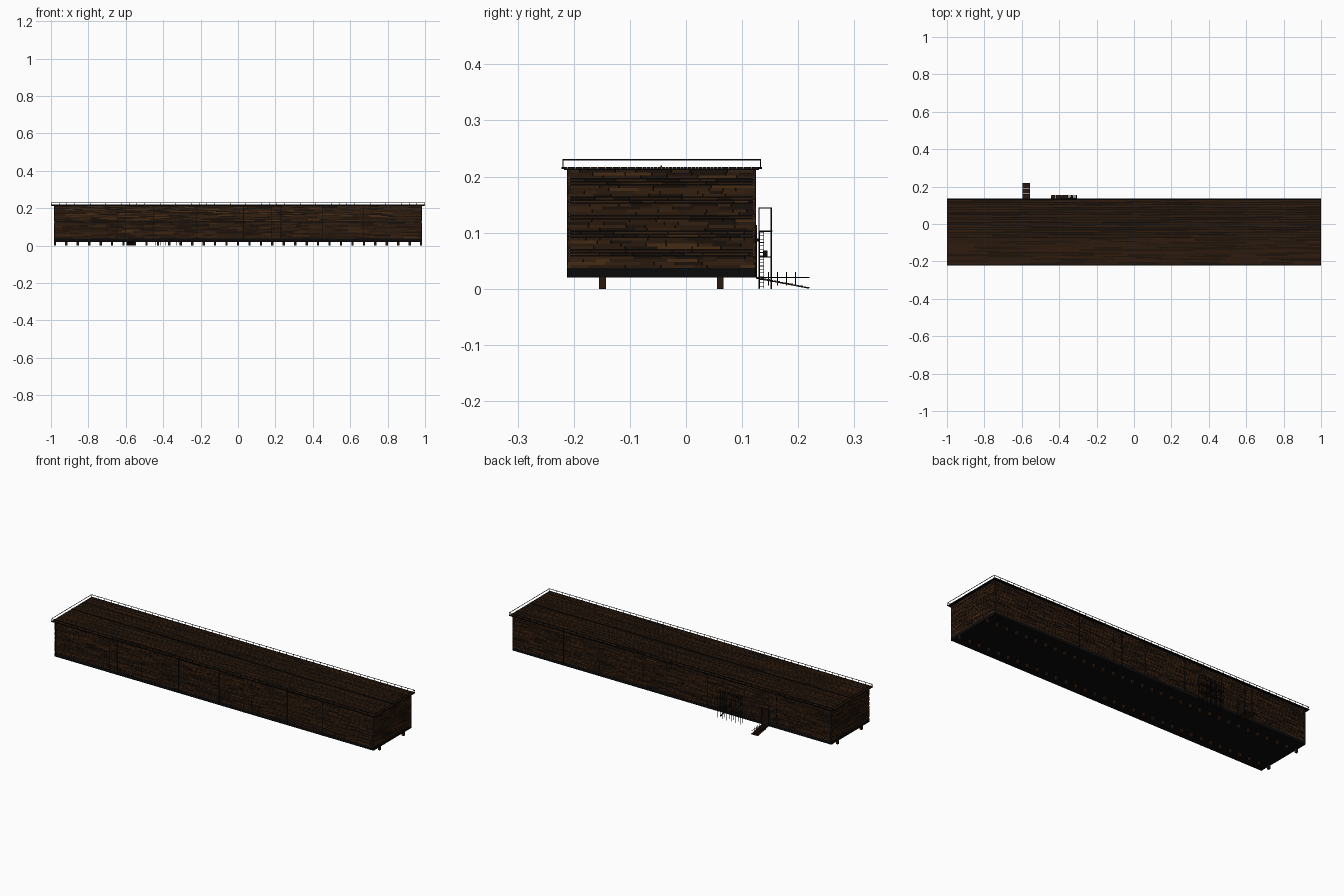
import bpy, bmesh, random
from mathutils import Vector, Matrix

if "Cube" in bpy.data.objects:
    bpy.data.objects.remove(bpy.data.objects["Cube"])

random.seed(4)


def mat(name, col):
    m = bpy.data.materials.new(name)
    m.diffuse_color = (*col, 1)
    m.use_nodes = True
    m.node_tree.nodes["Principled BSDF"].inputs["Base Color"].default_value = m.diffuse_color
    return m


BLACK = mat("black", (0.003, 0.003, 0.003))
WOOD = [mat("wood_dark", (0.010, 0.005, 0.003)), mat("wood_brown", (0.022, 0.009, 0.004)),
        mat("wood_mid", (0.034, 0.014, 0.005)), mat("wood_light", (0.060, 0.023, 0.007))]
ROOF = [mat("roof_dark", (0.012, 0.006, 0.003)), mat("roof_brown", (0.020, 0.009, 0.004)),
        mat("roof_warm", (0.028, 0.011, 0.004))]


class Part:
    """Collects boxes and bars into one named object."""

    def __init__(self, name, mats):
        self.name, self.mats, self.bm = name, mats, bmesh.new()

    def place(self, matrix, mi):
        vs = bmesh.ops.create_cube(self.bm, size=1, matrix=matrix)["verts"]
        for f in {f for v in vs for f in v.link_faces}:
            f.material_index = mi

    def box(self, x0, x1, y0, y1, z0, z1, mi=0):
        c = Matrix.Translation(((x0 + x1) / 2, (y0 + y1) / 2, (z0 + z1) / 2))
        self.place(c @ Matrix.Diagonal((x1 - x0, y1 - y0, z1 - z0, 1)), mi)

    def bar(self, a, b, w=0.002, mi=0):
        a, b = Vector(a), Vector(b)
        d = b - a
        r = d.to_track_quat('Z', 'Y').to_matrix().to_4x4()
        self.place(Matrix.Translation((a + b) / 2) @ r @ Matrix.Diagonal((w, w, d.length, 1)), mi)

    def done(self):
        me = bpy.data.meshes.new(self.name)
        self.bm.to_mesh(me)
        self.bm.free()
        for m in self.mats:
            me.materials.append(m)
        bpy.context.collection.objects.link(bpy.data.objects.new(self.name, me))


def runs(a, b, lo, hi):
    """Split a..b into random board lengths."""
    p = a
    while p < b - 1e-6:
        q = min(b, p + random.uniform(lo, hi))
        if b - q < lo * 0.5:
            q = b
        yield p, q
        p = q


X, Y0, Y1 = 0.985, -0.211, 0.124      # wall extents
ZB, ZW, ZR = 0.020, 0.037, 0.213      # floor, plinth top, wall top

# dark inner shell, floor and plinth
p = Part("inner_shell", [BLACK])
p.box(-X + 0.004, X - 0.004, Y0 + 0.004, Y1 - 0.004, ZB + 0.002, ZR)
p.done()
p = Part("plinth", [BLACK])
p.box(-X, X, Y0, Y1, ZB, ZW)
p.done()

# board-clad walls: rows of random-length planks
ROWS = 32
H = (ZR - ZW) / ROWS
front, back = Part("front_wall_boards", WOOD), Part("back_wall_boards", WOOD)
left, right = Part("left_wall_boards", WOOD), Part("right_wall_boards", WOOD)


def shade():
    return random.choices(range(4), (4, 5, 4, 1))[0], random.uniform(0, 0.0012)


for r in range(ROWS):
    z0, z1 = ZW + r * H, ZW + (r + 0.92) * H
    for w in (front, back):
        for a, b in runs(-X, X, 0.04, 0.10):
            m, o = shade()
            if w is front:
                w.box(a, b - 0.0006, Y0 + o, Y0 + 0.005, z0, z1, m)
            else:
                w.box(a, b - 0.0006, Y1 - 0.005, Y1 - o, z0, z1, m)
    for w in (left, right):
        for a, b in runs(Y0 + 0.001, Y1 - 0.001, 0.02, 0.07):
            m, o = shade()
            if w is left:
                w.box(-X + o, -X + 0.005, a, b - 0.0005, z0, z1, m)
            else:
                w.box(X - 0.005, X - o, a, b - 0.0005, z0, z1, m)
for w in (front, back, left, right):
    w.done()

# upright battens over the wall seams
p = Part("wall_battens", [BLACK])
for x in (-0.98, -0.645, -0.60, -0.45, -0.22, 0.03, 0.18, 0.23, 0.45, 0.67, 0.98):
    p.box(x - 0.002, x + 0.002, Y0 - 0.001, Y0 + 0.003, ZB, ZR)
    p.box(x - 0.002, x + 0.002, Y1 - 0.003, Y1 + 0.001, ZB, ZR)
p.done()

# stilts in two rows under the floor
p = Part("stilts", [WOOD[1]])
for i in range(33):
    x = -0.979 + i * 1.958 / 32
    for y in (-0.149, 0.061):
        p.box(x - 0.006, x + 0.006, y - 0.006, y + 0.006, 0, ZB + 0.003)
p.done()

# flat roof with long boards, edge trim and a centre seam
RY0, RY1 = -0.217, 0.130
p = Part("roof_slab", [BLACK])
p.box(-0.998, 0.998, RY0, RY1, 0.212, 0.2145)
p.done()
p = Part("roof_boards", ROOF)
N = 52
W = (RY1 - RY0) / N
for i in range(N):
    for a, b in runs(-0.998, 0.998, 0.10, 0.25):
        y = RY0 + i * W
        p.box(a, b - 0.0008, y, y + W * 0.9, 0.214, 0.2165 + random.uniform(0, 0.001),
              random.randrange(3))
p.done()
p = Part("roof_trim", [BLACK])
for y in (RY0 - 0.002, RY1 + 0.002):
    p.box(-1, 1, y - 0.003, y + 0.003, 0.2135, 0.2175)
p.box(-0.998, 0.998, -0.0455, -0.0425, 0.216, 0.220)
p.done()

# roof railing all round
p = Part("roof_railing", [BLACK])
c = [(-0.998, -0.2195), (0.998, -0.2195), (0.998, 0.1325), (-0.998, 0.1325)]
for i in range(4):
    (ax, ay), (bx, by) = c[i], c[(i + 1) % 4]
    p.bar((ax, ay, 0.2300), (bx, by, 0.2300), 0.002)
for i in range(49):
    x = -0.998 + i * 1.996 / 48
    for y in (-0.2195, 0.1325):
        p.bar((x, y, 0.215), (x, y, 0.230), 0.0018)
p.done()

# entrance ramp at the back, sloping to the ground
p = Part("ramp", [WOOD[1], BLACK])
RX0, RX1 = -0.597, -0.556
for i in range(16):
    t = i / 15
    y, z = 0.127 + t * 0.088, 0.0195 - t * 0.0175
    p.box(RX0, RX1, y, y + 0.0050, z - 0.001, z + 0.0012)
for x in (RX0 + 0.002, RX1 - 0.002):
    p.bar((x, 0.125, 0.019), (x, 0.219, 0.0012), 0.002, 1)
    p.bar((x, 0.125, 0.020), (x, 0.220, 0.020), 0.0015, 1)
    for y in (0.147, 0.163, 0.179, 0.195):
        p.bar((x, y, 0.006), (x, y, 0.030), 0.0018, 1)
p.done()

# back door with frame and handle
p = Part("back_door", [WOOD[0], BLACK])
p.box(-0.596, -0.557, Y1, Y1 + 0.002, ZB, 0.11)
for x in (-0.598, -0.555):
    p.bar((x, Y1 + 0.001, ZB), (x, Y1 + 0.001, 0.112), 0.003, 1)
p.bar((-0.600, Y1 + 0.001, 0.112), (-0.553, Y1 + 0.001, 0.112), 0.003, 1)
p.box(-0.563, -0.559, Y1 + 0.002, Y1 + 0.006, 0.084, 0.090, 1)
p.done()

# back scaffold: posts, rails, two plank decks
SX0, SX1, SY0, SY1 = -0.442, -0.302, 0.130, 0.152
p = Part("scaffold_frame", [BLACK])
for i in range(6):
    x = SX0 + i * (SX1 - SX0) / 5
    for y in (SY0, SY1):
        p.bar((x, y, 0), (x, y, 0.145), 0.0022)
    for z in (0.057, 0.102, 0.144):
        p.bar((x, SY0, z), (x, SY1, z), 0.0018)
for y in (SY0, SY1):
    for z in (0.057, 0.102, 0.144):
        p.bar((SX0, y, z), (SX1, y, z), 0.0018)
p.done()
p = Part("scaffold_decks", WOOD)
for i in range(20):
    x = SX0 + i * 0.007
    gap = 0.0065 if i < 12 else 0.0045
    p.box(x, x + gap, SY0, SY1 + 0.002, 0.102, 0.1035, i % 3)
    if i > 8:
        p.box(x, x + gap, SY0, SY1, 0.056, 0.0575, i % 3)
p.done()

# narrow ladder steps up to the top deck, and a crate on the lower deck
p = Part("ladder", [WOOD[1], BLACK])
for i in range(17):
    x, z = -0.310 - i * 0.0045, 0.004 + i * 0.006
    p.box(x - 0.004, x + 0.004, 0.1315, 0.1385, z, z + 0.0012)
for y in (0.1315, 0.1385):
    p.bar((-0.307, y, 0.001), (-0.384, y, 0.102), 0.0015, 1)
p.done()
p = Part("crate", [BLACK])
p.box(-0.345, -0.333, 0.137, 0.145, 0.0575, 0.068)
p.done()
